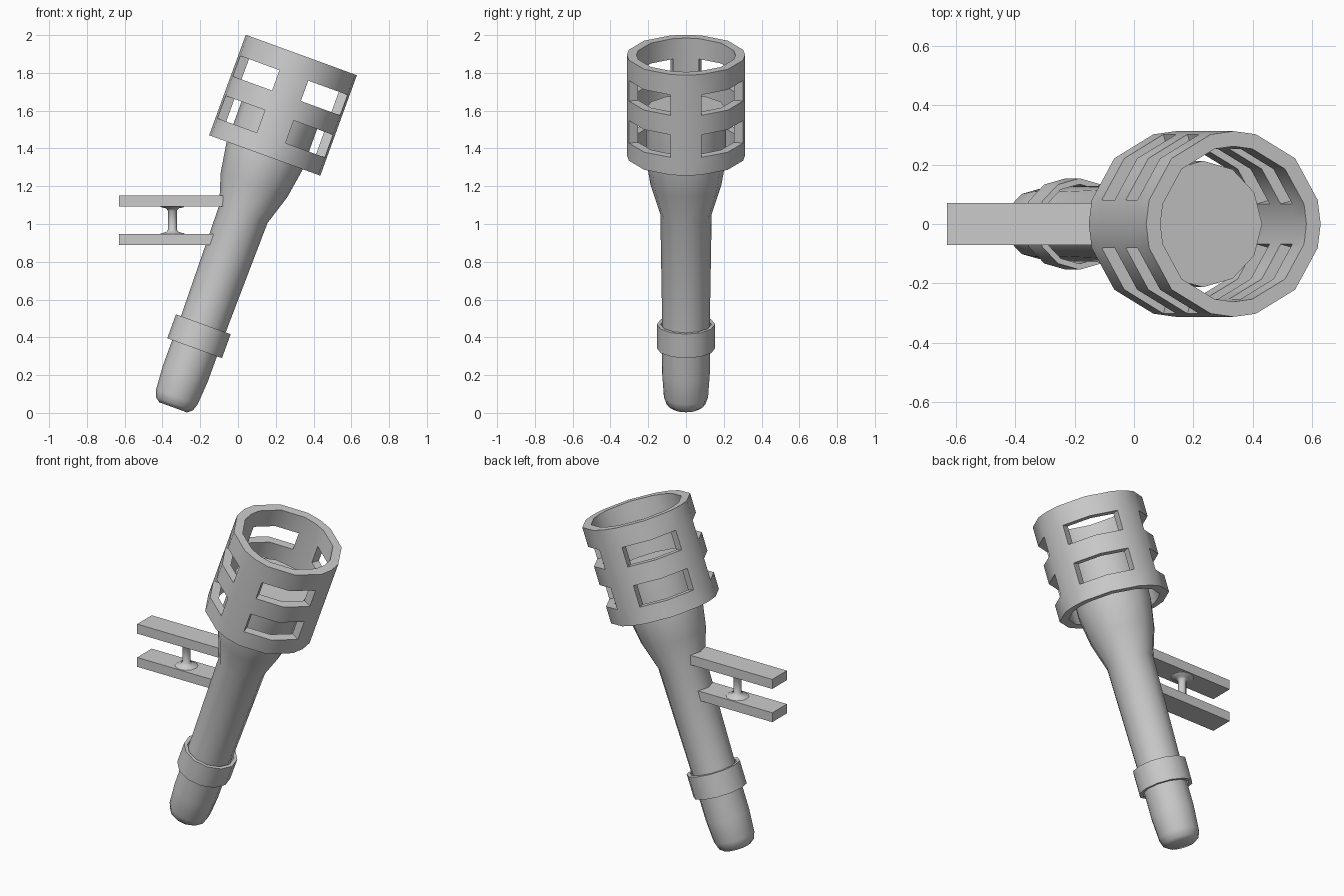
import bpy, bmesh
from math import sin, cos, pi, radians

if "Cube" in bpy.data.objects:
    bpy.data.objects.remove(bpy.data.objects["Cube"])

TILT = radians(20)
BASE = (-0.341, 0, 0.037)


def finish(bm, name, tilted=True):
    bmesh.ops.recalc_face_normals(bm, faces=bm.faces[:])
    mesh = bpy.data.meshes.new(name)
    bm.to_mesh(mesh)
    bm.free()
    ob = bpy.data.objects.new(name, mesh)
    bpy.context.collection.objects.link(ob)
    if tilted:
        ob.location = BASE
        ob.rotation_euler = (0, TILT, 0)
    bpy.ops.object.select_all(action='DESELECT')
    ob.select_set(True)
    bpy.context.view_layer.objects.active = ob
    bpy.ops.object.shade_smooth_by_angle(angle=radians(40))
    return ob


def lathe(name, profile, sides=12, closed=False, tilted=True):
    """Turn (radius, height) points round the z axis."""
    bm = bmesh.new()
    rings = [[bm.verts.new((r * cos(2 * pi * i / sides), r * sin(2 * pi * i / sides), z))
              for i in range(sides)] for r, z in profile]
    pairs = list(zip(rings, rings[1:]))
    if closed:
        pairs.append((rings[-1], rings[0]))
    else:
        bm.faces.new(rings[0])
        bm.faces.new(rings[-1])
    for a, b in pairs:
        for i in range(sides):
            j = (i + 1) % sides
            bm.faces.new((a[i], a[j], b[j], b[i]))
    return finish(bm, name, tilted)


def box(name, lo, hi):
    bm = bmesh.new()
    bmesh.ops.create_cube(bm, size=1)
    for v in bm.verts:
        v.co = [(l + h) / 2 + c * (h - l) for l, h, c in zip(lo, hi, v.co)]
    return finish(bm, name, False)


# Shaft with rounded foot and flared head
lathe("torch_shaft", [(0.078, -0.008), (0.104, 0.012), (0.117, 0.05), (0.126, 0.18),
                      (0.126, 0.46), (0.136, 1.08), (0.188, 1.245),
                      (0.213, 1.40), (0.213, 1.675)])

# Loose collar round the lower shaft
lathe("collar", [(0.154, 0.325), (0.154, 0.46), (0.134, 0.46), (0.134, 0.325)], closed=True)

# Basket: a tube wall with two rows of four windows, thickened inward
R_OUT, R_IN = 0.313, 0.262
angles = [radians(q * 90 + a) for q in range(4) for a in (0, 15, 45, 75)]
levels = [1.411, 1.51, 1.637, 1.747, 1.862, 1.977]
bm = bmesh.new()
grid = [[bm.verts.new((R_OUT * cos(a), R_OUT * sin(a), z)) for a in angles] for z in levels]
n = len(angles)
for k in range(len(levels) - 1):
    for i in range(n):
        if k in (1, 3) and i % 4 in (1, 2):
            continue
        j = (i + 1) % n
        bm.faces.new((grid[k][i], grid[k][j], grid[k + 1][j], grid[k + 1][i]))
ext = bmesh.ops.extrude_face_region(bm, geom=bm.faces[:], use_keep_orig=True)
for v in ext["geom"]:
    if isinstance(v, bmesh.types.BMVert):
        v.co.x *= R_IN / R_OUT
        v.co.y *= R_IN / R_OUT
finish(bm, "basket")

# Wall bracket: two bars joined by a flared post
box("upper_bar", (-0.63, -0.07, 1.092), (-0.08, 0.07, 1.15))
box("lower_bar", (-0.63, -0.07, 0.89), (-0.11, 0.07, 0.947))
post = lathe("bracket_post", [(0.066, 0.945), (0.06, 0.951), (0.034, 0.957), (0.023, 0.97),
                              (0.023, 1.07), (0.034, 1.083), (0.06, 1.089), (0.066, 1.095)],
             tilted=False)
post.location.x = -0.347
